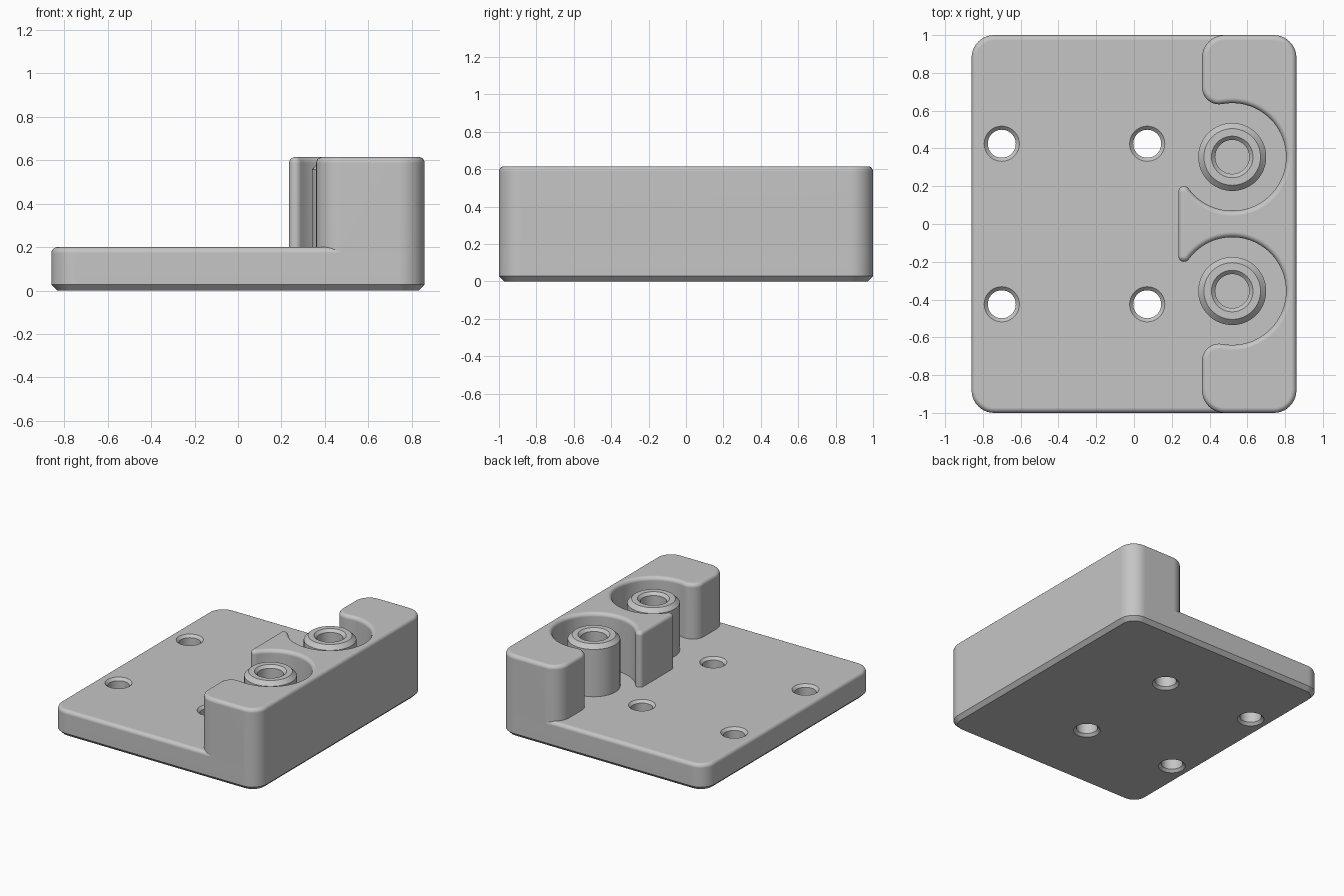
import bpy, bmesh
from math import sin, cos, pi, atan2, sqrt, radians

if "Cube" in bpy.data.objects:
    bpy.data.objects.remove(bpy.data.objects["Cube"])

gray = bpy.data.materials.new("light gray")
gray.use_nodes = True
gray.diffuse_color = (0.56, 0.56, 0.56, 1)
gray.node_tree.nodes["Principled BSDF"].inputs["Base Color"].default_value = gray.diffuse_color

HALF_X, HALF_Y, CORNER = 0.86, 1.0, 0.12
PLATE_TOP, WALL_TOP, EDGE = 0.2, 0.615, 0.028
POCKET_X, POCKET_Y, POCKET_R = 0.52, 0.355, 0.285


def arc(cx, cy, r, a0, a1, steps=10):
    angles = [a0 + (a1 - a0) * i / steps for i in range(steps + 1)]
    return [(cx + r * cos(a), cy + r * sin(a)) for a in angles]


def plate_outline(inset):
    x, y, r = HALF_X - CORNER, HALF_Y - CORNER, CORNER - inset
    pts = []
    for i, (sx, sy) in enumerate([(1, 1), (-1, 1), (-1, -1), (1, -1)]):
        pts += arc(sx * x, sy * y, r, i * pi / 2, (i + 1) * pi / 2)
    return pts


def fillet(x, r, side):
    """Centre of a round between the line at x and the pocket circle."""
    cx = x + r
    cy = POCKET_Y + side * sqrt((POCKET_R + r) ** 2 - (cx - POCKET_X) ** 2)
    return cx, cy, atan2(cy - POCKET_Y, cx - POCKET_X)


def wall_outline(inset):
    left, shoulder_r, nose_x, nose_r = 0.36, 0.09, 0.235, 0.03
    sx, sy, sa = fillet(left, shoulder_r, 1)
    nx, ny, na = fillet(nose_x, nose_r, -1)
    y, r = HALF_Y - CORNER, CORNER - inset
    half = arc(HALF_X - CORNER, y, r, 0, pi / 2)
    half += arc(left + CORNER, y, r, pi / 2, pi)
    half += arc(sx, sy, shoulder_r - inset, pi, sa + pi)
    half += arc(POCKET_X, POCKET_Y, POCKET_R + inset, sa, na, 48)
    half += arc(nx, ny, nose_r - inset, na + pi, pi)
    return half + [(px, -py) for px, py in reversed(half)]


def circle_outline(inset):
    return arc(0, 0, -inset, 0, 2 * pi * 63 / 64, 63)


def loft(name, outline, levels, at=(0, 0)):
    """Skin stacked copies of an outline, one per (inset, height) level."""
    bm = bmesh.new()
    rings = [[bm.verts.new((x + at[0], y + at[1], z)) for x, y in outline(d)]
             for d, z in levels]
    n = len(rings[0])
    for low, high in zip(rings, rings[1:]):
        for i in range(n):
            j = (i + 1) % n
            bm.faces.new((low[i], low[j], high[j], high[i]))
    bm.faces.new(rings[0][::-1])
    bm.faces.new(rings[-1])
    bmesh.ops.remove_doubles(bm, verts=bm.verts, dist=1e-5)
    bmesh.ops.recalc_face_normals(bm, faces=bm.faces)
    mesh = bpy.data.meshes.new(name)
    bm.to_mesh(mesh)
    bm.free()
    mesh.materials.append(gray)
    obj = bpy.data.objects.new(name, mesh)
    bpy.context.collection.objects.link(obj)
    return obj


def activate(obj):
    bpy.ops.object.select_all(action="DESELECT")
    obj.select_set(True)
    bpy.context.view_layer.objects.active = obj


def finish(obj):
    activate(obj)
    bpy.ops.object.shade_smooth_by_angle(angle=radians(30))
    mod = obj.modifiers.new("even shading", "WEIGHTED_NORMAL")
    mod.keep_sharp = True


def rounded_top(top, steps=5):
    return [(EDGE * (1 - cos(i * pi / 2 / steps)),
             top - EDGE * (1 - sin(i * pi / 2 / steps))) for i in range(steps + 1)]


# Base plate: chamfered below, rounded above
plate = loft("base_plate", plate_outline, [(0.028, 0), (0, 0.028)] + rounded_top(PLATE_TOP))

# Four through holes, chamfered at both ends
HOLE, RIM, OVER = 0.074, 0.093, 0.02
for x in (-0.70, 0.07):
    for y in (-0.425, 0.425):
        c = RIM - HOLE
        cutter = loft("hole_cutter", circle_outline, [
            (-RIM - OVER, -OVER), (-HOLE, c),
            (-HOLE, PLATE_TOP - c), (-RIM - OVER, PLATE_TOP + OVER)], (x, y))
        cutter.hide_render = True
        mod = plate.modifiers.new("hole", "BOOLEAN")
        mod.operation, mod.solver, mod.object = "DIFFERENCE", "EXACT", cutter
        activate(plate)
        bpy.ops.object.modifier_apply(modifier=mod.name)
        bpy.data.objects.remove(cutter)
finish(plate)

# Tall wall with two round pockets and a nose between them
wall = loft("pocketed_wall", wall_outline, [(0, PLATE_TOP - EDGE)] + rounded_top(WALL_TOP))
finish(wall)

# Hollow boss in each pocket
for side, y in (("front", -POCKET_Y), ("back", POCKET_Y)):
    boss = loft(side + "_boss", circle_outline, [
        (-0.18, 0.18), (-0.18, 0.557), (-0.15, 0.587),
        (-0.11, 0.587), (-0.09, 0.567), (-0.09, 0.21)], (POCKET_X, y))
    finish(boss)
